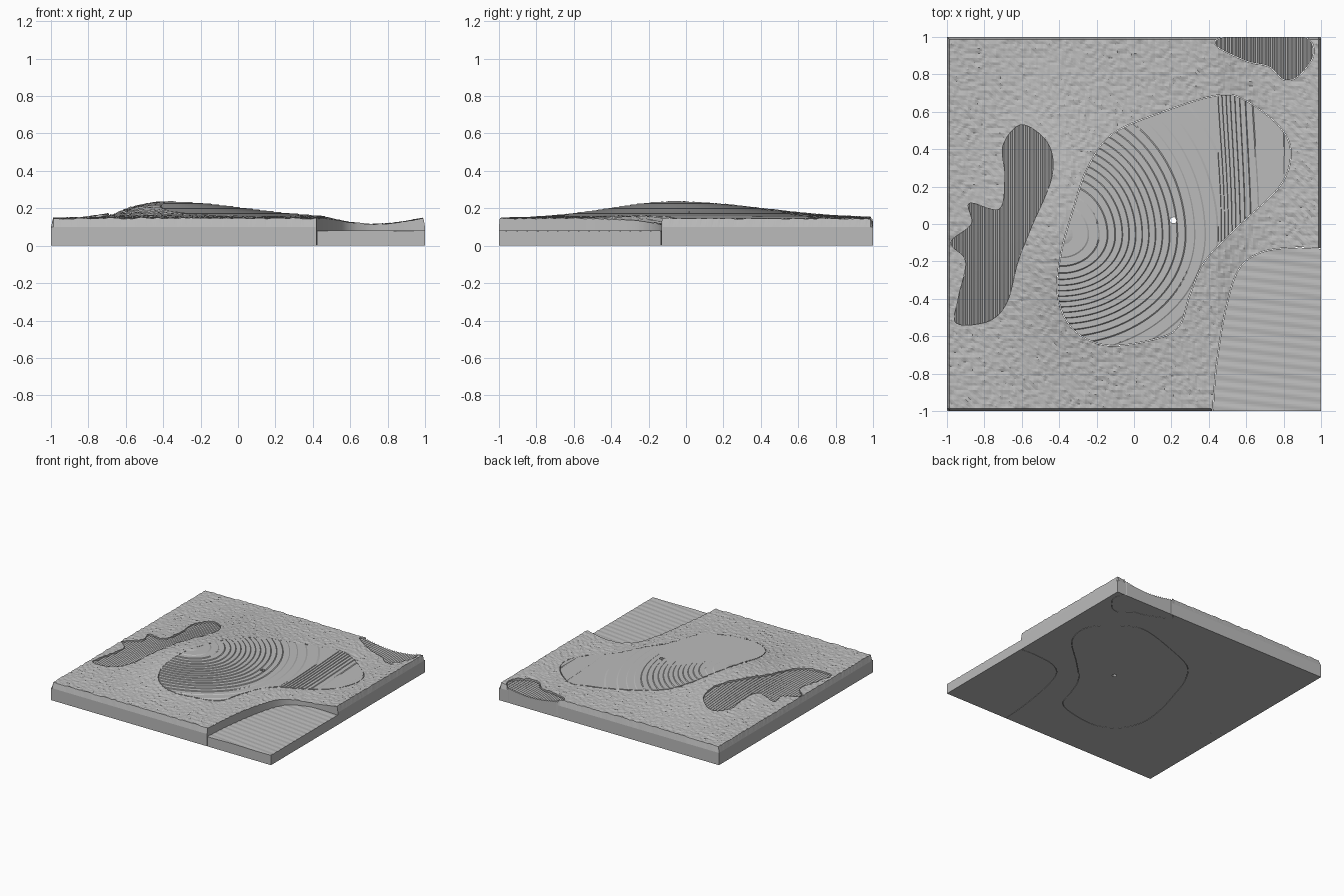
import bpy
import bmesh
import math
from mathutils import Vector, noise
from mathutils.kdtree import KDTree

cube = bpy.data.objects.get("Cube")
if cube:
    bpy.data.objects.remove(cube, do_unlink=True)

grey = bpy.data.materials.new("plain grey")
grey.use_nodes = True
GREY = (0.5, 0.5, 0.5, 1)
grey.diffuse_color = GREY
grey.node_tree.nodes["Principled BSDF"].inputs["Base Color"].default_value = GREY


def closed_curve(points, steps=60):
    """Smooth closed curve through a few control points."""
    p = [Vector(q) for q in points]
    n = len(p)
    out = []
    for i in range(n):
        a, b, c, d = (p[(i + k) % n] for k in (-1, 0, 1, 2))
        for s in range(steps):
            t = s / steps
            out.append(0.5 * (2 * b + (c - a) * t + (2 * a - 5 * b + 4 * c - d) * t * t
                              + (3 * b - a - 3 * c + d) * t ** 3))
    return out


def signed_distance(points):
    """Distance to an outline, negative inside it."""
    curve = closed_curve(points)
    n = len(curve)
    area = sum(curve[i - 1].cross(curve[i]) for i in range(n))
    turn = 1 if area > 0 else -1
    tree = KDTree(n)
    normals = []
    for i, q in enumerate(curve):
        t = (curve[(i + 1) % n] - curve[i - 1]).normalized()
        normals.append(Vector((t.y, -t.x)) * turn)
        tree.insert((q.x, q.y, 0), i)
    tree.balance()

    def distance(x, y):
        q, i, _ = tree.find((x, y, 0))
        return (x - q.x) * normals[i].x + (y - q.y) * normals[i].y
    return distance


# Outlines of the inlaid pieces
green = signed_distance([
    (.45, .69), (.6, .66), (.78, .52), (.84, .38), (.78, .2), (.55, -.02),
    (.38, -.2), (.3, -.38), (.24, -.55), (.1, -.62), (-.15, -.65), (-.33, -.56),
    (-.41, -.38), (-.39, -.15), (-.32, .1), (-.25, .3), (-.12, .48), (.15, .6)])
side_pit = signed_distance([
    (-.6, .53), (-.46, .43), (-.44, .25), (-.55, -.02), (-.62, -.2), (-.68, -.42),
    (-.78, -.52), (-.95, -.53), (-.94, -.4), (-.9, -.2), (-.98, -.1), (-.87, 0),
    (-.88, .11), (-.72, .08), (-.69, .25), (-.7, .42)])
back_pit = signed_distance([
    (.44, .95), (.6, .87), (.72, .84), (.8, .77), (.88, .79), (.96, .9),
    (.92, 1), (.7, 1.05), (.47, 1)])
pond = signed_distance([
    (.41, -1.15), (.42, -1), (.44, -.75), (.49, -.45), (.56, -.24), (.68, -.15),
    (.85, -.125), (1, -.13), (1.3, -.15), (1.3, -1.3), (.42, -1.3)])


def hole(x, y):
    return math.hypot(x - .21, y - .02) - .018


# Height rules
def ground(x, y):
    """Level tile with a hill left of centre and a dip along the right."""
    dx, dy = x + .39, y + .06
    a = .6 if dx > 0 else .29
    b = .66 if dy > 0 else .49
    z = .145 + .09 * math.exp(-(dx / a) ** 2 - (dy / b) ** 2)
    if .45 < x < .98:
        z -= .033 * math.sin(math.pi * (x - .45) / .53)
    return z


def rough_height(x, y):
    if max(abs(x), abs(y)) > .999:
        return .1
    return ground(x, y) + .006 * noise.noise(Vector((x * 40, y * 40, 0)))


def ribbed_height(x, y):
    rib = abs((x / .02) % 1 - .5) * 2
    return ground(x, y) - .018 + .009 * rib


def pond_height(x, y):
    return .081 + .0015 * math.sin(math.tau * (y + .12 * x) / .055)


def terrace(bm, step=.0045, riser=.13):
    """Turn a sloping surface into thin contour layers."""
    low = int(min(v.co.z for v in bm.verts) / step)
    high = int(max(v.co.z for v in bm.verts) / step) + 1
    for k in range(low, high + 1):
        for part in (0, riser):
            bmesh.ops.bisect_plane(
                bm, geom=bm.verts[:] + bm.edges[:] + bm.faces[:], dist=1e-7,
                plane_co=(0, 0, (k + part) * step), plane_no=(0, 0, 1))
    for v in bm.verts:
        k = math.floor(v.co.z / step)
        v.co.z = step * (k + min((v.co.z / step - k) / riser, 1))


def build_piece(name, inside, height, cells, layered=False):
    """Cut a grid to an outline, raise its surface and close it down to the floor."""
    bm = bmesh.new()
    bmesh.ops.create_grid(bm, x_segments=cells, y_segments=cells, size=1)
    bmesh.ops.triangulate(bm, faces=bm.faces[:])
    dist = {}
    for v in bm.verts:
        d = inside(v.co.x, v.co.y)
        dist[v] = 0 if abs(d) < 1e-4 else d
    # split the edges that cross the outline
    for e in [e for e in bm.edges if dist[e.verts[0]] * dist[e.verts[1]] < 0]:
        a, b = e.verts
        _, v = bmesh.utils.edge_split(e, a, dist[a] / (dist[a] - dist[b]))
        dist[v] = 0
    bmesh.ops.connect_verts(bm, verts=[v for v in bm.verts if dist[v] == 0])
    outside = [f for f in bm.faces if sum(dist[v] for v in f.verts) >= 0]
    bmesh.ops.delete(bm, geom=outside, context='FACES')
    for v in bm.verts:
        v.co.z = height(v.co.x, v.co.y)
    if layered:
        terrace(bm)
    # walls and underside
    made = bmesh.ops.extrude_face_region(bm, geom=bm.faces[:], use_keep_orig=True)
    for item in made["geom"]:
        if isinstance(item, bmesh.types.BMVert):
            item.co.z = 0
    bmesh.ops.recalc_face_normals(bm, faces=bm.faces[:])
    mesh = bpy.data.meshes.new(name)
    bm.to_mesh(mesh)
    bm.free()
    mesh.materials.append(grey)
    bpy.context.collection.objects.link(bpy.data.objects.new(name, mesh))


GAP = .003
build_piece("rough_ground",
            lambda x, y: -min(f(x, y) for f in (green, side_pit, back_pit, pond)),
            rough_height, 160)
build_piece("putting_green",
            lambda x, y: max(green(x, y) + GAP, -hole(x, y)), ground, 120, layered=True)
build_piece("side_sand_pit", side_pit, ribbed_height, 200)
build_piece("back_sand_pit", lambda x, y: back_pit(x, y) + GAP, ribbed_height, 200)
build_piece("corner_pond", lambda x, y: pond(x, y) + GAP, pond_height, 160)
